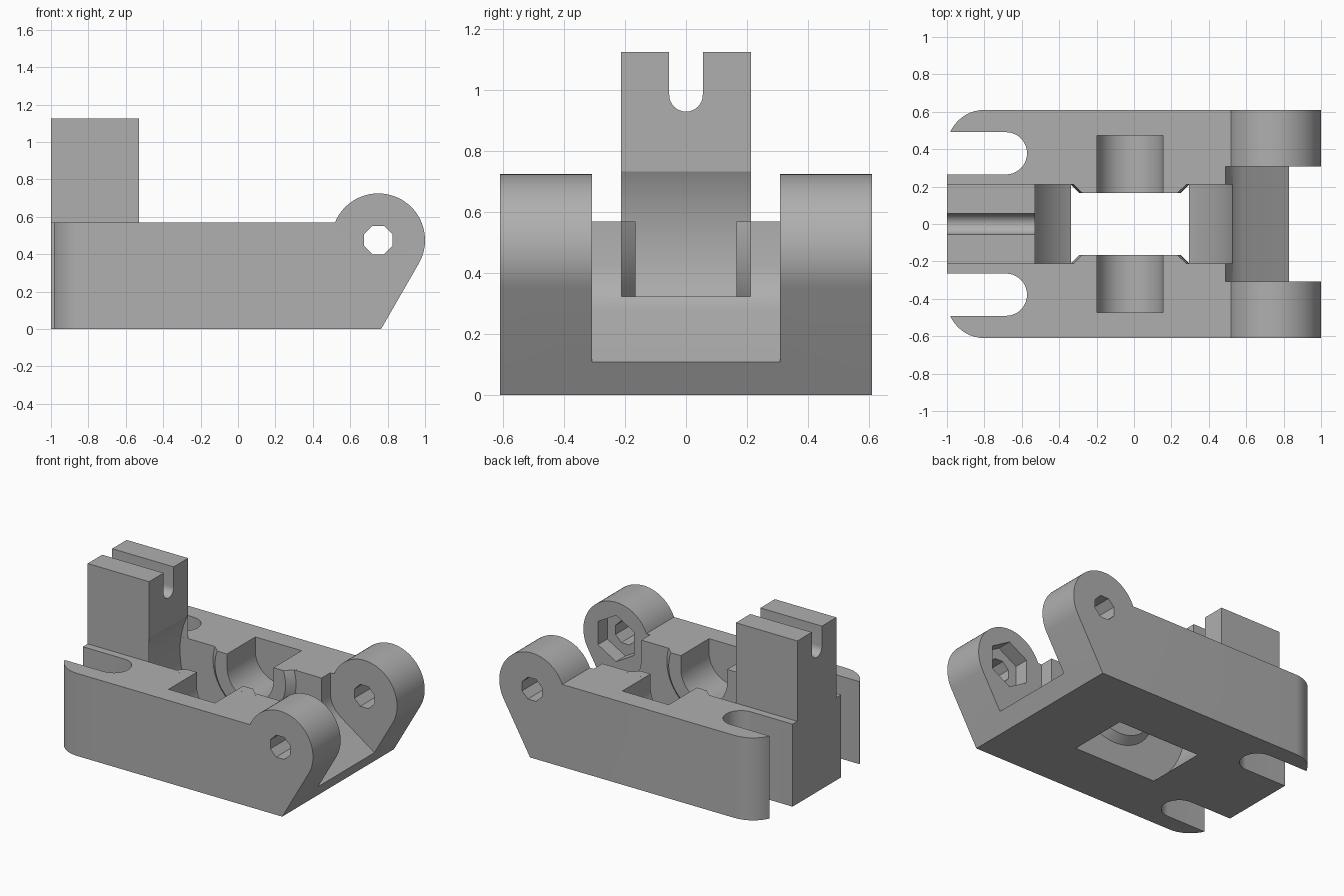
import bpy, bmesh, math

cube = bpy.data.objects.get("Cube")
if cube:
    bpy.data.objects.remove(cube, do_unlink=True)

grey = bpy.data.materials.new("plain grey")
grey.use_nodes = True
COLOR = (0.43, 0.43, 0.43, 1)
grey.diffuse_color = COLOR
grey.node_tree.nodes["Principled BSDF"].inputs["Base Color"].default_value = COLOR

TOP = 0.57                  # deck height
HINGE = (0.75, 0.475)       # hinge axis in x, z
WHEEL = (-0.022, 0.475)     # wheel axis in x, z


def arc(cx, cy, r, a0, a1, n):
    """Points on an arc, angles in degrees."""
    angles = [math.radians(a0 + (a1 - a0) * i / n) for i in range(n + 1)]
    return [(cx + r * math.cos(a), cy + r * math.sin(a)) for a in angles]


def ring(c, r, n, start=0):
    return arc(c[0], c[1], r, start, start + 360, n)[:-1]


def loft(name, axis, sections):
    """Solid through flat sections, each (position along axis, points)."""
    place = {"x": lambda p, t: (t, p[0], p[1]),
             "y": lambda p, t: (p[0], t, p[1]),
             "z": lambda p, t: (p[0], p[1], t)}[axis]
    bm = bmesh.new()
    loops = [[bm.verts.new(place(p, t)) for p in pts] for t, pts in sections]
    for a, b in zip(loops, loops[1:]):
        for i in range(len(a)):
            j = (i + 1) % len(a)
            bm.faces.new((a[i], a[j], b[j], b[i]))
    bm.faces.new(loops[0])
    bm.faces.new(loops[-1])
    bmesh.ops.recalc_face_normals(bm, faces=bm.faces)
    mesh = bpy.data.meshes.new(name)
    bm.to_mesh(mesh)
    bm.free()
    mesh.materials.append(grey)
    obj = bpy.data.objects.new(name, mesh)
    bpy.context.collection.objects.link(obj)
    return obj


def prism(name, axis, pts, a, b):
    return loft(name, axis, [(a, pts), (b, pts)])


def box(name, x0, x1, y0, y1, z0, z1):
    return prism(name, "z", [(x0, y0), (x1, y0), (x1, y1), (x0, y1)], z0, z1)


def combine(target, tool, operation="DIFFERENCE", keep=False):
    mod = target.modifiers.new("cut", "BOOLEAN")
    mod.operation, mod.solver, mod.object = operation, "EXACT", tool
    bpy.ops.object.select_all(action="DESELECT")
    bpy.context.view_layer.objects.active = target
    target.select_set(True)
    bpy.ops.object.modifier_apply(modifier=mod.name)
    if not keep:
        bpy.data.objects.remove(tool, do_unlink=True)


# Base block with round hinge end, extruded across the width
side = [(-1, 0), (0.765, 0)] + arc(*HINGE, 0.25, -29.3, 157.7, 40) + [(-1, TOP)]
base = prism("base", "y", side, -0.61, 0.61)
bm = bmesh.new()
bm.from_mesh(base.data)
corners = [e for e in bm.edges if all(v.co.x < -0.99 for v in e.verts)
           and abs(e.verts[0].co.z - e.verts[1].co.z) > 0.3]
bmesh.ops.bevel(bm, geom=corners, offset=0.2, segments=12, profile=0.5, affect="EDGES")
bm.to_mesh(base.data)
bm.free()

# Rear mounting post
post = box("rear_post", -1, -0.53, -0.213, 0.213, TOP, 1.125)
notch = arc(0, 0.985, 0.055, 180, 360, 16) + [(0.055, 1.3), (-0.055, 1.3)]
combine(post, prism("notch_cutter", "x", notch, -1.2, -0.3))

# Wheel well cut through base and post
well = prism("well_cutter", "y", ring(WHEEL, 0.57, 96), -0.212, 0.212)
combine(post, well, keep=True)
combine(base, well)

# Conical bosses beside the wheel
for s in (-1, 1):
    boss = loft("boss", "y", [(s * 0.165, ring(WHEEL, 0.27, 64)),
                              (s * 0.235, ring(WHEEL, 0.34, 64))])
    combine(boss, box("trim", -0.5, 0.5, -0.5, 0.5, TOP, 1))
    combine(base, boss, "UNION")

# Open axle seat
seat = arc(*WHEEL, 0.177, 180, 360, 32) + [(WHEEL[0] + 0.177, 0.9), (WHEEL[0] - 0.177, 0.9)]
combine(base, prism("seat_cutter", "y", seat, -0.473, 0.473))

# Gap between the hinge ears, with a sloping floor
gap = [(0.49, 1), (0.49, 0.42), (0.5, 0.37), (0.53, 0.32), (0.58, 0.278),
       (0.825, 0.11), (1.3, -0.21), (1.3, 1)]
combine(base, prism("gap_cutter", "y", gap, -0.308, 0.308))

# Hinge pin hole and hexagonal nut recess in one ear
combine(base, prism("pin_cutter", "y", ring(HINGE, 0.082, 8, 22.5), -0.8, 0.8))
combine(base, prism("nut_cutter", "y", ring(HINGE, 0.16, 6, 30), -0.41, -0.2))

# Screw slots at the rear
for s in (-1, 1):
    slot = arc(-0.685, s * 0.378, 0.113, -90, 90, 20)
    slot += [(-1.2, s * 0.378 + 0.113), (-1.2, s * 0.378 - 0.113)]
    combine(base, prism("slot_cutter", "z", slot, -0.2, 0.9))

for obj in (base, post):
    bpy.ops.object.select_all(action="DESELECT")
    bpy.context.view_layer.objects.active = obj
    obj.select_set(True)
    bpy.ops.object.shade_smooth_by_angle(angle=math.radians(25))
